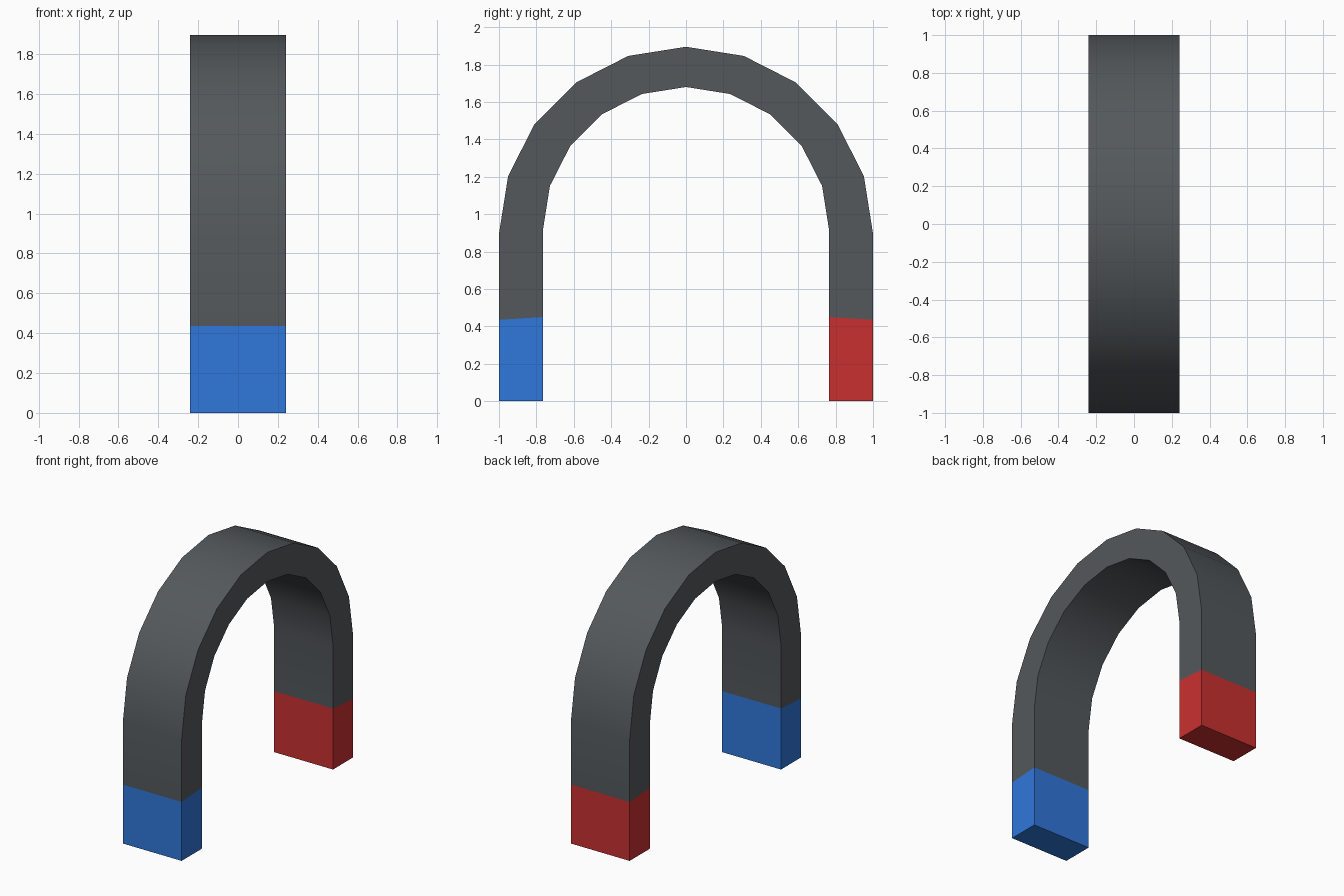
import bpy, bmesh, math

if "Cube" in bpy.data.objects:
    bpy.data.objects.remove(bpy.data.objects["Cube"])

HALF_DEPTH = 0.24
STEPS = 10  # arch segments


def flat_material(name, rgb):
    m = bpy.data.materials.new(name)
    m.diffuse_color = (*rgb, 1.0)
    m.use_nodes = True
    m.node_tree.nodes["Principled BSDF"].inputs["Base Color"].default_value = m.diffuse_color
    return m


materials = [
    flat_material("dark grey steel", (0.088, 0.099, 0.107)),
    flat_material("blue pole paint", (0.030, 0.185, 0.700)),
    flat_material("red pole paint", (0.590, 0.030, 0.030)),
]


def rail(radius, paint_z, centre_z):
    """Side outline from the -y foot over the arch to the +y foot."""
    arch = [(-radius * math.cos(math.pi * i / STEPS),
             centre_z + radius * math.sin(math.pi * i / STEPS))
            for i in range(STEPS + 1)]
    return ([(-radius, 0), (-radius, paint_z)] + arch
            + [(radius, paint_z), (radius, 0)])


outer = rail(1.0, 0.435, 0.895)
inner = rail(0.765, 0.45, 0.915)

# Horseshoe bar: rectangular sections bridged along the outline
bm = bmesh.new()
sections = []
for (yo, zo), (yi, zi) in zip(outer, inner):
    sections.append([bm.verts.new(p) for p in (
        (-HALF_DEPTH, yo, zo), (HALF_DEPTH, yo, zo),
        (HALF_DEPTH, yi, zi), (-HALF_DEPTH, yi, zi))])
for a, b in zip(sections, sections[1:]):
    for k in range(4):
        n = (k + 1) % 4
        bm.faces.new((a[k], a[n], b[n], b[k]))
bm.faces.new(sections[0])
bm.faces.new(sections[-1])
bmesh.ops.recalc_face_normals(bm, faces=bm.faces)

# Painted poles: low faces, blue at the front and red at the back
for f in bm.faces:
    c = f.calc_center_median()
    if c.z < 0.4:
        f.material_index = 1 if c.y < 0 else 2

mesh = bpy.data.meshes.new("horseshoe_magnet")
bm.to_mesh(mesh)
bm.free()
for m in materials:
    mesh.materials.append(m)
magnet = bpy.data.objects.new("horseshoe_magnet", mesh)
bpy.context.collection.objects.link(magnet)

# Smooth along the bend, sharp at the bar edges
bpy.context.view_layer.objects.active = magnet
magnet.select_set(True)
bpy.ops.object.shade_smooth_by_angle(angle=math.radians(30))
